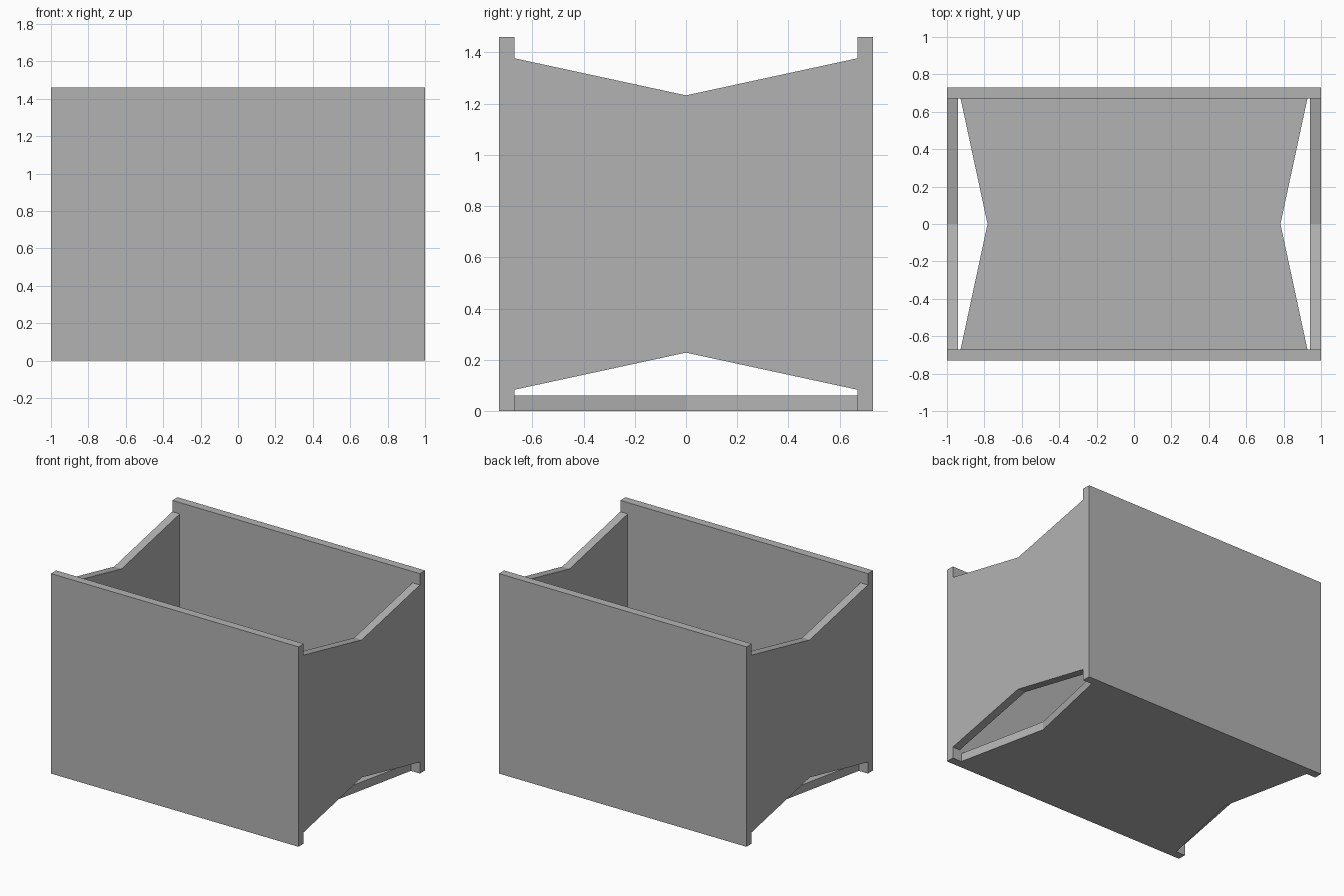
import bpy
import bmesh
from mathutils import Vector

cube = bpy.data.objects.get("Cube")
if cube:
    bpy.data.objects.remove(cube, do_unlink=True)

LENGTH, DEPTH, HEIGHT, THICK = 2.0, 1.46, 1.46, 0.06
X_OUT = LENGTH / 2
Y_OUT = DEPTH / 2
Y_IN = Y_OUT - THICK

grey = bpy.data.materials.new("plain grey")
grey.use_nodes = True
grey.diffuse_color = (0.45, 0.45, 0.45, 1)
grey.node_tree.nodes["Principled BSDF"].inputs["Base Color"].default_value = grey.diffuse_color


def panel(name, outline, thickness):
    """Extrude a flat outline of 3D points along the thickness vector."""
    bm = bmesh.new()
    face = bm.faces.new([bm.verts.new(p) for p in outline])
    grown = bmesh.ops.extrude_face_region(bm, geom=[face], use_keep_orig=True)
    moved = [v for v in grown["geom"] if isinstance(v, bmesh.types.BMVert)]
    bmesh.ops.translate(bm, verts=moved, vec=Vector(thickness))
    bmesh.ops.recalc_face_normals(bm, faces=bm.faces)
    mesh = bpy.data.meshes.new(name)
    bm.to_mesh(mesh)
    bm.free()
    mesh.materials.append(grey)
    obj = bpy.data.objects.new(name, mesh)
    bpy.context.collection.objects.link(obj)
    return obj


def notched(middle, end_half, waist_half):
    """Six-point board outline whose two long edges dip to a point midway."""
    return [(-Y_IN, middle - end_half), (0, middle - waist_half), (Y_IN, middle - end_half),
            (Y_IN, middle + end_half), (0, middle + waist_half), (-Y_IN, middle + end_half)]


# Full-height front and back walls
wall = [(-X_OUT, 0), (X_OUT, 0), (X_OUT, HEIGHT), (-X_OUT, HEIGHT)]
for name, y in (("front_wall", -Y_OUT), ("back_wall", Y_IN)):
    panel(name, [(x, y, z) for x, z in wall], (0, THICK, 0))

# Side walls with V-shaped notches above and below
side = notched(HEIGHT / 2, 0.647, 0.502)
for name, x in (("right_wall", -X_OUT), ("left_wall", X_OUT - THICK)):
    panel(name, [(x, y, z) for y, z in side], (THICK, 0, 0))

# Floor with V-shaped notches at both ends
panel("floor", [(x, y, 0) for y, x in notched(0, 0.927, 0.783)], (0, 0, THICK))
